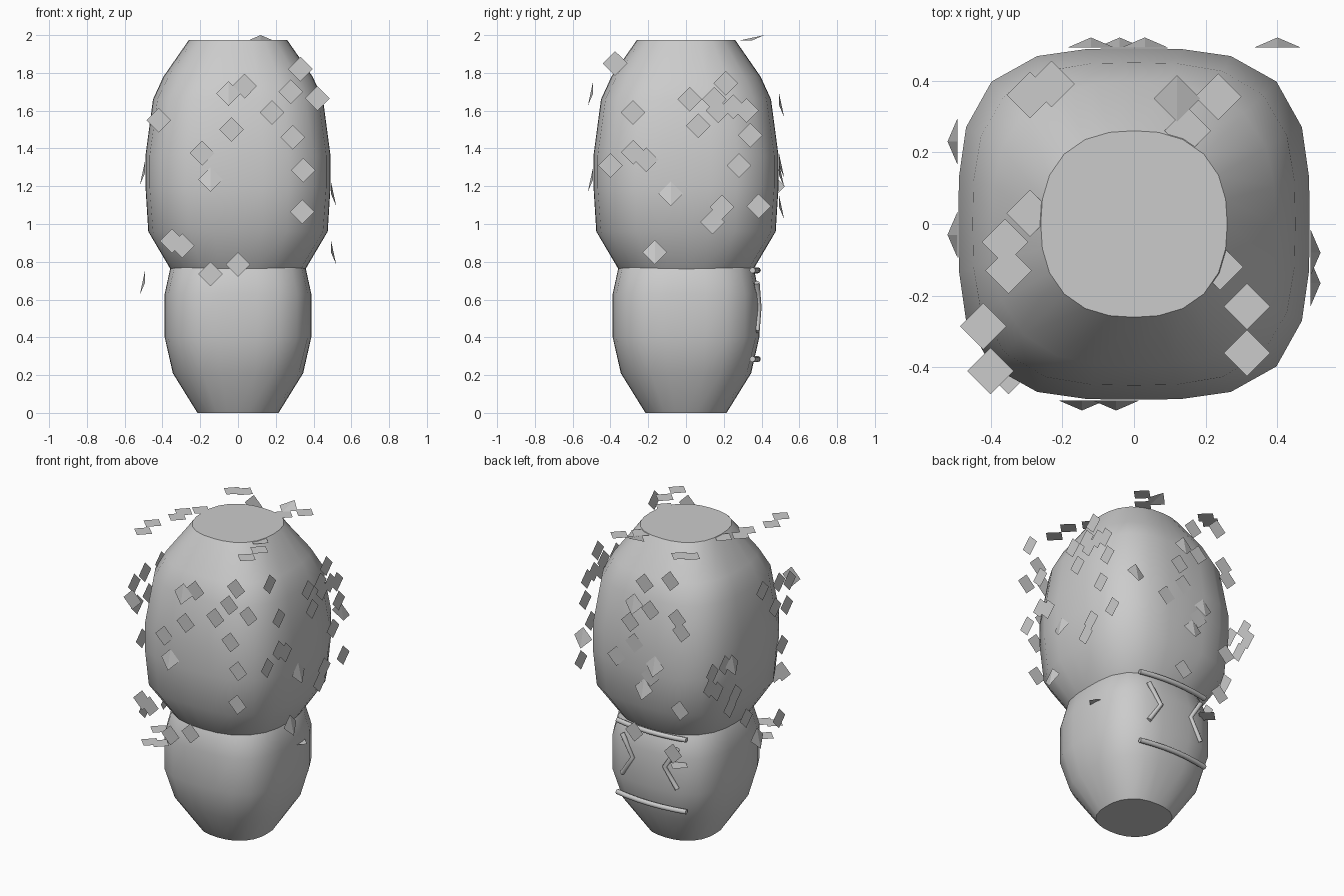
import bpy, bmesh
from math import cos, sin, pi, copysign
from mathutils import Vector

if "Cube" in bpy.data.objects:
    bpy.data.objects.remove(bpy.data.objects["Cube"])


def finish(bm, name, smooth=True):
    bmesh.ops.recalc_face_normals(bm, faces=bm.faces)
    me = bpy.data.meshes.new(name)
    bm.to_mesh(me)
    bm.free()
    ob = bpy.data.objects.new(name, me)
    bpy.context.collection.objects.link(ob)
    if smooth:
        bpy.ops.object.select_all(action='DESELECT')
        ob.select_set(True)
        bpy.context.view_layer.objects.active = ob
        bpy.ops.object.shade_smooth_by_angle(angle=0.7)
    return ob


def rounded_body(name, profile, sides=24):
    """Stack of rounded-square rings: (radius, z, squareness)."""
    bm = bmesh.new()
    rings = []
    for r, z, n in profile:
        ring = []
        for i in range(sides):
            a = 2 * pi * i / sides
            c, s = cos(a), sin(a)
            k = r / (abs(c) ** n + abs(s) ** n) ** (1 / n)
            ring.append(bm.verts.new((k * c, k * s, z)))
        rings.append(ring)
    for lo, hi in zip(rings, rings[1:]):
        for i in range(sides):
            j = (i + 1) % sides
            bm.faces.new((lo[i], lo[j], hi[j], hi[i]))
    bm.faces.new(rings[0][::-1])
    bm.faces.new(rings[-1])
    return finish(bm, name)


# Lower trunk and upper crown
rounded_body("lower_body", [(.215, 0, 2.4), (.345, .21, 2.8), (.388, .4, 3.2),
                            (.388, .63, 3.2), (.36, .76, 3), (.22, .98, 2.4)])
rounded_body("upper_body", [(.26, .62, 2.4), (.36, .765, 2.7), (.475, .96, 3.1),
                            (.49, 1.2, 3.3), (.49, 1.36, 3.3), (.45, 1.66, 3.1),
                            (.395, 1.78, 2.8), (.26, 1.975, 2.4)])


# Diamond leaf cards lying on the six planes of a box around the crown;
# third value 1 = one corner bent outwards
def leaves(name, origin, u, v, out, bend, cards):
    bm = bmesh.new()
    origin, u, v, out = map(Vector, (origin, u, v, out))
    h = .065
    for a, b, *bent in cards:
        c = origin + u * a + v * b
        pts = [c + v * h, c + u * h, c - v * h, c - u * h]
        if bent:
            pts[bend] = pts[bend] + out * .028
        t, r, d, l = [bm.verts.new(p) for p in pts]
        if bent:
            bm.faces.new((t, r, d))
            bm.faces.new((t, d, l))
        else:
            bm.faces.new((t, r, d, l))
    finish(bm, name, False)


X, Y, Z = (1, 0, 0), (0, 1, 0), (0, 0, 1)
leaves("front_leaves", (0, -.492, 0), X, Z, (0, -1, 0), 2, [
    (-.42, 1.55), (-.05, 1.69, 1), (.035, 1.73), (-.035, 1.5), (-.19, 1.375),
    (-.145, 1.235, 1), (.18, 1.59), (.28, 1.7), (.33, 1.82), (.42, 1.665),
    (.29, 1.46), (.345, 1.285), (.34, 1.065), (-.35, .91), (-.295, .885),
    (-.145, .735), (0, .785)])
leaves("right_leaves", (.492, 0, 0), Y, Z, X, 2, [
    (-.375, 1.85), (-.28, 1.59), (-.4, 1.31), (-.28, 1.38), (-.21, 1.34),
    (-.08, 1.16, 1), (-.165, .85, 1), (.02, 1.66), (.065, 1.52), (.21, 1.745),
    (.15, 1.66), (.17, 1.6), (.25, 1.62), (.32, 1.6), (.34, 1.47),
    (.28, 1.31), (.19, 1.09), (.14, 1.01), (.385, 1.095)])
leaves("back_leaves", (0, .492, 0), X, Z, Y, 2, [
    (-.045, 1.78), (-.23, 1.845), (.03, 1.63, 1), (.06, 1.5), (-.085, 1.615),
    (-.28, 1.61), (-.31, 1.53), (.16, 1.25), (-.12, 1.26, 1), (-.085, 1.18),
    (-.04, 1.09, 1), (-.3, 1.015), (.03, .79), (-.25, .72), (.4, 1.31, 1),
    (.03, 1.37)])
leaves("left_leaves", (-.492, 0, 0), Y, Z, (-1, 0, 0), 2, [
    (.3, 1.29), (.43, 1.285), (.46, 1.2), (.38, 1.15), (.25, .99), (.19, 1.06),
    (.08, .86), (.23, 1.27, 1), (-.09, 1.63), (-.26, 1.62), (-.37, 1.59),
    (-.34, 1.44), (-.22, 1.47), (-.29, 1.2), (-.26, .73), (-.03, .69, 1)])
leaves("top_leaves", (0, 0, 1.972), X, Y, Z, 0, [
    (-.29, .36), (-.23, .39), (.12, .35, 1), (.235, .355), (.15, .26),
    (-.36, -.05), (-.35, -.13), (-.29, .03), (.24, -.12), (.315, -.23),
    (.315, -.36), (-.42, -.285), (-.4, -.41)])
leaves("bottom_leaves", (0, 0, .605), X, Y, (0, 0, -1), 0, [
    (-.35, -.41), (-.29, -.39), (-.41, -.23), (-.23, .4), (.365, .1)])


# Rounded strokes on the back of the lower body
def stroke(name, points, radius):
    cu = bpy.data.curves.new(name, 'CURVE')
    cu.dimensions = '3D'
    cu.bevel_depth = radius
    cu.bevel_resolution = 2
    cu.use_fill_caps = True
    sp = cu.splines.new('POLY')
    sp.points.add(len(points) - 1)
    for p, co in zip(sp.points, points):
        p.co = (*co, 1)
    ob = bpy.data.objects.new(name, cu)
    bpy.context.collection.objects.link(ob)


for label, z in (("upper_bar", .755), ("lower_bar", .285)):
    stroke(label, [(x, .38 - .45 * x * x, z)
                   for x in (-.25, -.17, -.08, 0, .08, .17, .25)], .016)
for label, s in (("left_chevron", -1), ("right_chevron", 1)):
    stroke(label, [(s * .2, .375, .69), (s * .115, .385, .56),
                   (s * .2, .375, .43)], .015)
